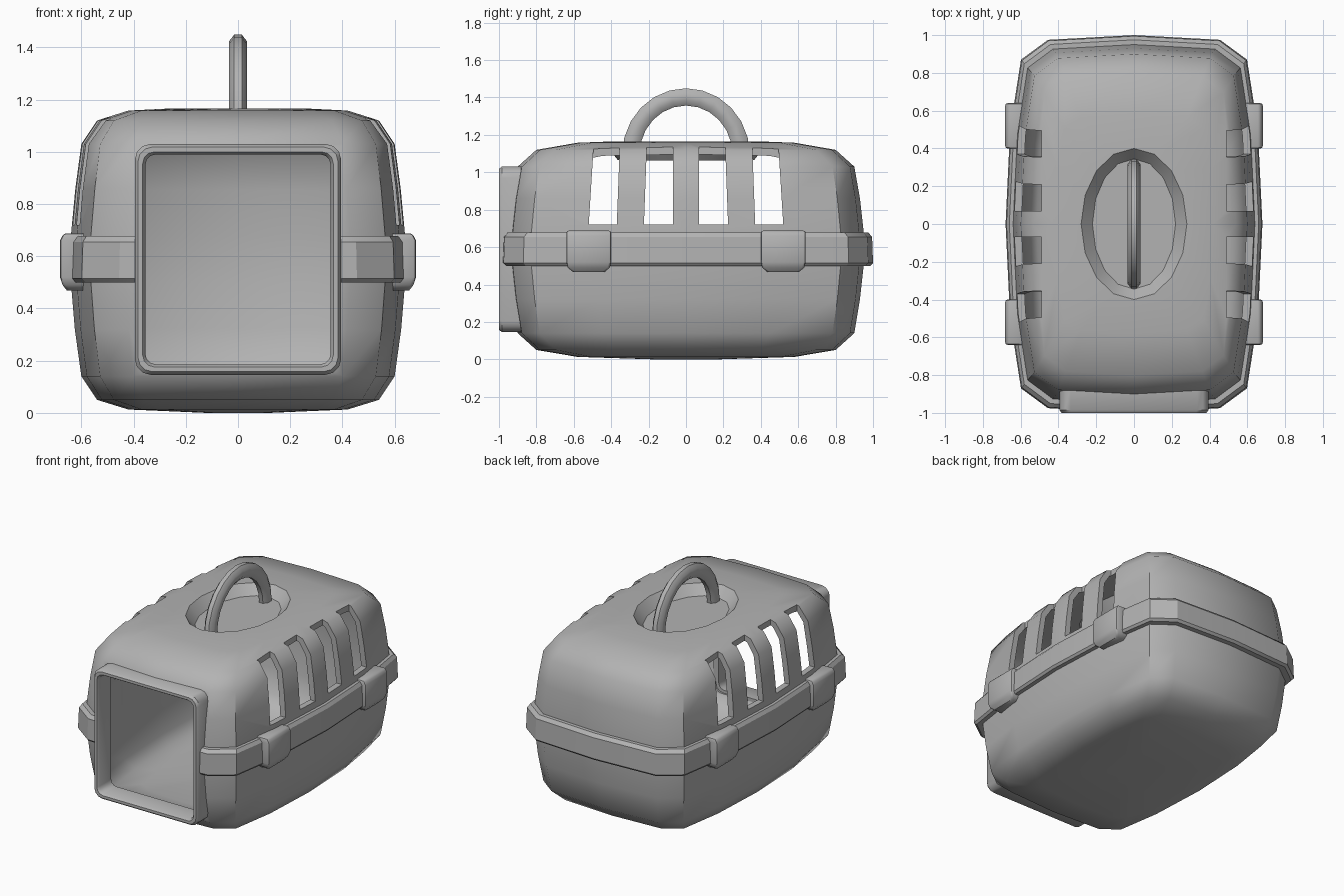
import bpy, bmesh, math
from mathutils import Vector

if "Cube" in bpy.data.objects:
    bpy.data.objects.remove(bpy.data.objects["Cube"], do_unlink=True)

grey = bpy.data.materials.new("grey plastic")
grey.use_nodes = True
grey.diffuse_color = (0.45, 0.45, 0.45, 1)
grey.node_tree.nodes["Principled BSDF"].inputs["Base Color"].default_value = grey.diffuse_color


def loft(name, rings, loop=False):
    """Skin a list of equal-length rings; loop joins last to first, otherwise ends are capped."""
    bm = bmesh.new()
    vs = [[bm.verts.new(p) for p in r] for r in rings]
    n = len(vs[0])
    pairs = list(zip(vs, vs[1:])) + ([(vs[-1], vs[0])] if loop else [])
    for a, b in pairs:
        for i in range(n):
            j = (i + 1) % n
            bm.faces.new((a[i], a[j], b[j], b[i]))
    if not loop:
        bm.faces.new(vs[0])
        bm.faces.new(vs[-1])
    bmesh.ops.recalc_face_normals(bm, faces=bm.faces)
    me = bpy.data.meshes.new(name)
    bm.to_mesh(me)
    bm.free()
    me.materials.append(grey)
    ob = bpy.data.objects.new(name, me)
    bpy.context.collection.objects.link(ob)
    return ob


def activate(ob):
    bpy.ops.object.select_all(action='DESELECT')
    ob.select_set(True)
    bpy.context.view_layer.objects.active = ob


def modify(ob, kind, **props):
    activate(ob)
    m = ob.modifiers.new(kind.lower(), kind)
    for k, v in props.items():
        setattr(m, k, v)
    bpy.ops.object.modifier_apply(modifier=m.name)


def smooth(ob, degrees=43):
    activate(ob)
    bpy.ops.object.shade_smooth_by_angle(angle=math.radians(degrees))


def cut(ob, cutter):
    modify(ob, 'BOOLEAN', operation='DIFFERENCE', solver='EXACT', object=cutter)


# Plan outline of the carrier, one quarter mirrored all round
QUARTER = [(1, 0), (.965, .5), (.88, .87), (.67, .975)]


def plan(z, a, b):
    pts = []
    for sx, sy in ((1, 1), (-1, 1), (-1, -1), (1, -1)):
        q = QUARTER if sx * sy > 0 else [(0, 1)] + QUARTER[:0:-1]
        pts += [Vector((sx * x * a, sy * y * b, z)) for x, y in q]
    return pts


def ellipse(z, a, b):
    return [Vector((a * math.cos(i * math.pi / 8), b * math.sin(i * math.pi / 8), z))
            for i in range(16)]


def box_ring(z, x0, x1, y0, y1):
    return [Vector(p) for p in ((x0, y0, z), (x1, y0, z), (x1, y1, z), (x0, y1, z))]


def door_ring(y, inset, r=.06):
    """Rounded rectangle of the doorway, shrunk by inset."""
    hx, hz = .395 - inset, .442 - inset
    r = max(r - inset * .5, .02)
    pts = []
    for k, (sx, sz) in enumerate(((1, 1), (-1, 1), (-1, -1), (1, -1))):
        for s in range(4):
            t = (k + s / 3) * math.pi / 2
            pts.append(Vector((sx * (hx - r) + r * math.cos(t), y,
                               .588 + sz * (hz - r) + r * math.sin(t))))
    return pts


# Hollow body, with the oval handle recess in its roof
profile = [(0, .12, .18), (.013, .42, .58), (.05, .54, .80), (.14, .60, .90),
           (.32, .625, .93), (.50, .64, .95), (.68, .64, .95), (.86, .623, .93),
           (1.03, .60, .90), (1.12, .54, .80), (1.158, .42, .58)]
body = loft("body_shell", [plan(*p) for p in profile]
            + [ellipse(1.165, .28, .40), ellipse(1.10, .22, .345)])
modify(body, 'SOLIDIFY', thickness=.04, offset=-1)

# Doorway and side vents
door_cut = loft("door_cutter", [door_ring(-1.2, .02), door_ring(-.7, .02)])
cutters = [door_cut]
for sx in (1, -1):
    for sy in (1, -1):
        for low, high in (((.37, .52), (.355, .495)), ((.07, .225), (.07, .21))):
            rings = []
            for z, span in ((.72, low), (1.12, high), (1.3, high)):
                y0, y1 = sorted(sy * v for v in span)
                x0, x1 = sorted((sx * .49, sx * .9))
                rings.append(box_ring(z, x0, x1, y0, y1))
            cutters.append(loft("vent_cutter", rings))
for c in cutters:
    cut(body, c)
smooth(body)

# Rim band where the two halves meet, open at the doorway
band = loft("rim_band", [plan(*p) for p in (
    (.50, .625, .93), (.50, .668, .985), (.515, .68, 1.0), (.655, .675, .995),
    (.677, .66, .975), (.677, .625, .93))], loop=True)
cut(band, door_cut)
smooth(band, 30)
for c in cutters:
    bpy.data.objects.remove(c, do_unlink=True)

# Door frame
frame = loft("door_frame", [door_ring(y, i) for y, i in (
    (-.86, 0), (-.985, 0), (-1, .012), (-1, .03), (-.985, .04), (-.86, .04))], loop=True)
smooth(frame, 40)

# Latches on both sides
for sx, side in ((1, "left"), (-1, "right")):
    for sy, end in ((1, "back"), (-1, "front")):
        y0, y1 = sorted((sy * .40, sy * .64))
        rings = []
        for z, out, m in ((.468, .655, .035), (.49, .672, .008), (.52, .682, 0), (.66, .682, 0),
                          (.688, .668, 0)):
            x0, x1 = sorted((sx * .58, sx * out))
            rings.append(box_ring(z, x0, x1, y0 + m, y1 - m))
        latch = loft(f"{side}_{end}_latch", rings)
        modify(latch, 'BEVEL', width=.012, segments=2, limit_method='ANGLE',
               angle_limit=math.radians(60))
        smooth(latch, 40)

# Carrying handle: octagonal section swept along an arch
sections = []
for i in range(13):
    t = math.pi * i / 12
    c, s = math.cos(t), math.sin(t)
    ring = []
    for k in range(8):
        u = (k + .5) * math.pi / 4
        r = .05 * math.sin(u)
        ring.append(Vector((.038 * math.cos(u), (.295 + r) * c, 1.095 + (.308 + r) * s)))
    sections.append(ring)
smooth(loft("carry_handle", sections), 50)
